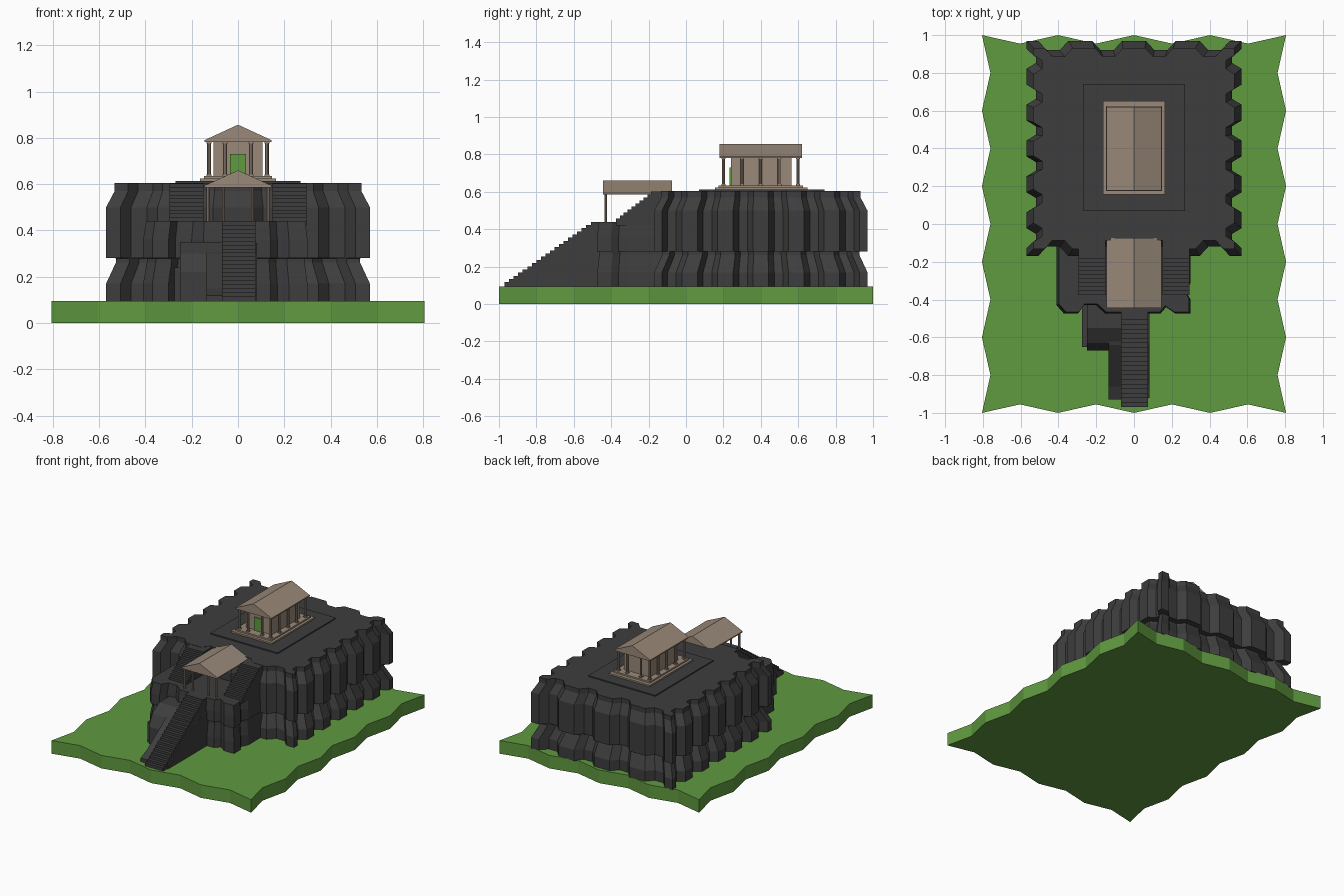
import bpy, bmesh, math

if "Cube" in bpy.data.objects:
    bpy.data.objects.remove(bpy.data.objects["Cube"])


def material(name, rgb):
    m = bpy.data.materials.new(name)
    m.diffuse_color = (*rgb, 1)
    m.use_nodes = True
    m.node_tree.nodes["Principled BSDF"].inputs["Base Color"].default_value = m.diffuse_color
    return m


GRASS = material("grass green", (0.115, 0.32, 0.05))
ROCK = material("dark rock", (0.047, 0.047, 0.048))
STONE = material("tan stone", (0.32, 0.25, 0.19))


def finish(bm, name, mat):
    bmesh.ops.recalc_face_normals(bm, faces=bm.faces)
    me = bpy.data.meshes.new(name)
    bm.to_mesh(me)
    bm.free()
    me.materials.append(mat)
    ob = bpy.data.objects.new(name, me)
    bpy.context.collection.objects.link(ob)
    return ob


def skin(name, rings, mat):
    """Join equal-length rings of 3D points into a closed solid."""
    bm = bmesh.new()
    vs = [[bm.verts.new(p) for p in r] for r in rings]
    n = len(vs[0])
    for a, b in zip(vs, vs[1:]):
        for i in range(n):
            j = (i + 1) % n
            bm.faces.new((a[i], a[j], b[j], b[i]))
    bm.faces.new(vs[0][::-1])
    bm.faces.new(vs[-1])
    return finish(bm, name, mat)


def loft(name, outline, sections, mat, cx=0, cy=0):
    """Sections are (height, scale about the centre)."""
    return skin(name, [[(cx + (x - cx) * s, cy + (y - cy) * s, z) for x, y in outline]
                       for z, s in sections], mat)


def extrude_x(name, profile, x0, x1, mat):
    return skin(name, [[(x, y, z) for y, z in profile] for x in (x0, x1)], mat)


def box(name, x0, x1, y0, y1, z0, z1, mat):
    return loft(name, [(x0, y0), (x1, y0), (x1, y1), (x0, y1)], [(z0, 1), (z1, 1)], mat)


def column(name, x, y, z0, z1, r, mat):
    ring = [(x + r * math.cos(k * math.pi / 4), y + r * math.sin(k * math.pi / 4))
            for k in range(8)]
    return loft(name, ring, [(z0, 1), (z1, 1)], mat)


def wavy_rect(x0, x1, y0, y1, nx, ny, depth, steps):
    """Rectangle whose edges step in and out; steps are (fraction, 0 out / 1 in)."""
    c = [(x0, y0), (x1, y0), (x1, y1), (x0, y1)]
    pts = []
    for k in range(4):
        (ax, ay), (bx, by) = c[k], c[(k + 1) % 4]
        n = nx if k % 2 == 0 else ny
        length = math.hypot(bx - ax, by - ay)
        dx, dy = (bx - ax) / length, (by - ay) / length
        pts.append((ax, ay))
        for i in range(n):
            for f, d in steps:
                if i == n - 1 and f >= 1:
                    continue
                t = (i + f) / n * length
                pts.append((ax + dx * t - dy * d * depth, ay + dy * t + dx * d * depth))
    return pts


def stairs(name, x0, x1, y0, y1, z0, z1, n, back, base):
    prof = [(y0, base)]
    for i in range(n):
        z = z0 + (z1 - z0) * (i + 1) / n
        prof += [(y0 + (y1 - y0) * i / n, z), (y0 + (y1 - y0) * (i + 1) / n, z)]
    prof[-1] = (back, z1)
    prof.append((back, base))
    return extrude_x(name, prof, x0, x1, ROCK)


def gable(name, hw, y0, y1, z0, lip, ridge):
    ring = [(-hw, z0), (hw, z0), (hw, z0 + lip), (0, ridge), (-hw, z0 + lip)]
    return skin(name, [[(x, y, z) for x, z in ring] for y in (y0, y1)], STONE)


# Ground with a zigzag rim
ground = wavy_rect(-0.805, 0.805, -1, 1, 4, 5, 0.045, [(0.5, 1), (1, 0)])
loft("grass_ground", ground, [(0, 1), (0.095, 1)], GRASS)

# Main cliff with a waist and a bevelled rim
cliff = wavy_rect(-0.57, 0.57, -0.17, 0.97, 4, 6, 0.05,
                  [(0.22, 0), (0.38, 1), (0.62, 1), (0.78, 0)])
loft("cliff", cliff, [(0.09, 1), (0.17, 1), (0.262, 0.925), (0.28, 0.925), (0.281, 1),
                      (0.5, 1), (0.57, 0.935), (0.605, 0.935)], ROCK, 0, 0.4)

# Front outcrop carrying the landing
outcrop = [(-0.41, -0.05), (-0.41, -0.43), (-0.37, -0.475), (-0.3, -0.475), (-0.27, -0.43),
           (-0.2, -0.43), (-0.15, -0.475), (0.1, -0.475), (0.14, -0.475), (0.17, -0.44),
           (0.22, -0.475), (0.3, -0.475), (0.3, -0.4), (0.275, -0.36), (0.3, -0.31),
           (0.3, -0.05)]
loft("landing_outcrop", outcrop, [(0.09, 1), (0.17, 1), (0.262, 0.96), (0.28, 0.96),
                                  (0.281, 1), (0.36, 1), (0.44, 0.97)], ROCK, 0, -0.2)

# Lower stair with rock flanks
stairs("lower_stair", -0.07, 0.075, -0.97, -0.485, 0.1, 0.44, 20, -0.4, 0.09)
flank = [(-0.93, 0.09), (-0.93, 0.12), (-0.86, 0.15), (-0.64, 0.3), (-0.48, 0.345),
         (-0.4, 0.345), (-0.4, 0.09)]
extrude_x("left_stair_flank", flank, -0.135, -0.07, ROCK)
extrude_x("right_stair_flank", [(y + 0.01, z) for y, z in flank], 0.07, 0.083, ROCK)
extrude_x("left_stair_ledge", [(-0.67, 0.09), (-0.67, 0.22), (-0.63, 0.3), (-0.55, 0.35),
                               (-0.4, 0.35), (-0.4, 0.09)], -0.25, -0.07, ROCK)
box("ledge_shoulder", -0.275, -0.24, -0.65, -0.4, 0.09, 0.24, ROCK)

# Two upper stairs from the landing to the plateau
for side, x0, x1 in (("left", -0.295, -0.15), ("right", 0.15, 0.295)):
    stairs(side + "_upper_stair", x0, x1, -0.375, -0.165, 0.44, 0.603, 10, -0.06, 0.42)

# Entrance canopy on slender posts
gable("canopy_roof", 0.145, -0.445, -0.075, 0.586, 0.008, 0.66)
for i, x in enumerate((-0.128, -0.063, 0.063, 0.128)):
    column(f"canopy_post_{i}", x, -0.43, 0.435, 0.59, 0.007, STONE)

# Temple terrace and steps
box("terrace", -0.27, 0.27, 0.07, 0.74, 0.6, 0.613, ROCK)
box("temple_lower_step", -0.165, 0.165, 0.155, 0.65, 0.612, 0.624, STONE)
box("temple_upper_step", -0.147, 0.147, 0.175, 0.625, 0.622, 0.635, STONE)

# Temple hall, door and roof
box("temple_hall", -0.105, 0.105, 0.24, 0.565, 0.63, 0.79, STONE)
box("temple_door", -0.035, 0.035, 0.232, 0.245, 0.634, 0.73, GRASS)
gable("temple_roof", 0.145, 0.178, 0.62, 0.782, 0.008, 0.857)

# Colonnade around the hall
spots = [(s * 0.125, 0.2 + i * 0.0995) for s in (-1, 1) for i in range(5)]
spots += [(s * 0.056, y) for s in (-1, 1) for y in (0.2, 0.598)]
for i, (x, y) in enumerate(spots):
    column(f"temple_column_{i}", x, y, 0.63, 0.785, 0.008, STONE)
    box(f"column_base_{i}", x - 0.011, x + 0.011, y - 0.011, y + 0.011, 0.634, 0.641, STONE)
    box(f"column_capital_{i}", x - 0.011, x + 0.011, y - 0.011, y + 0.011, 0.775, 0.784, STONE)
